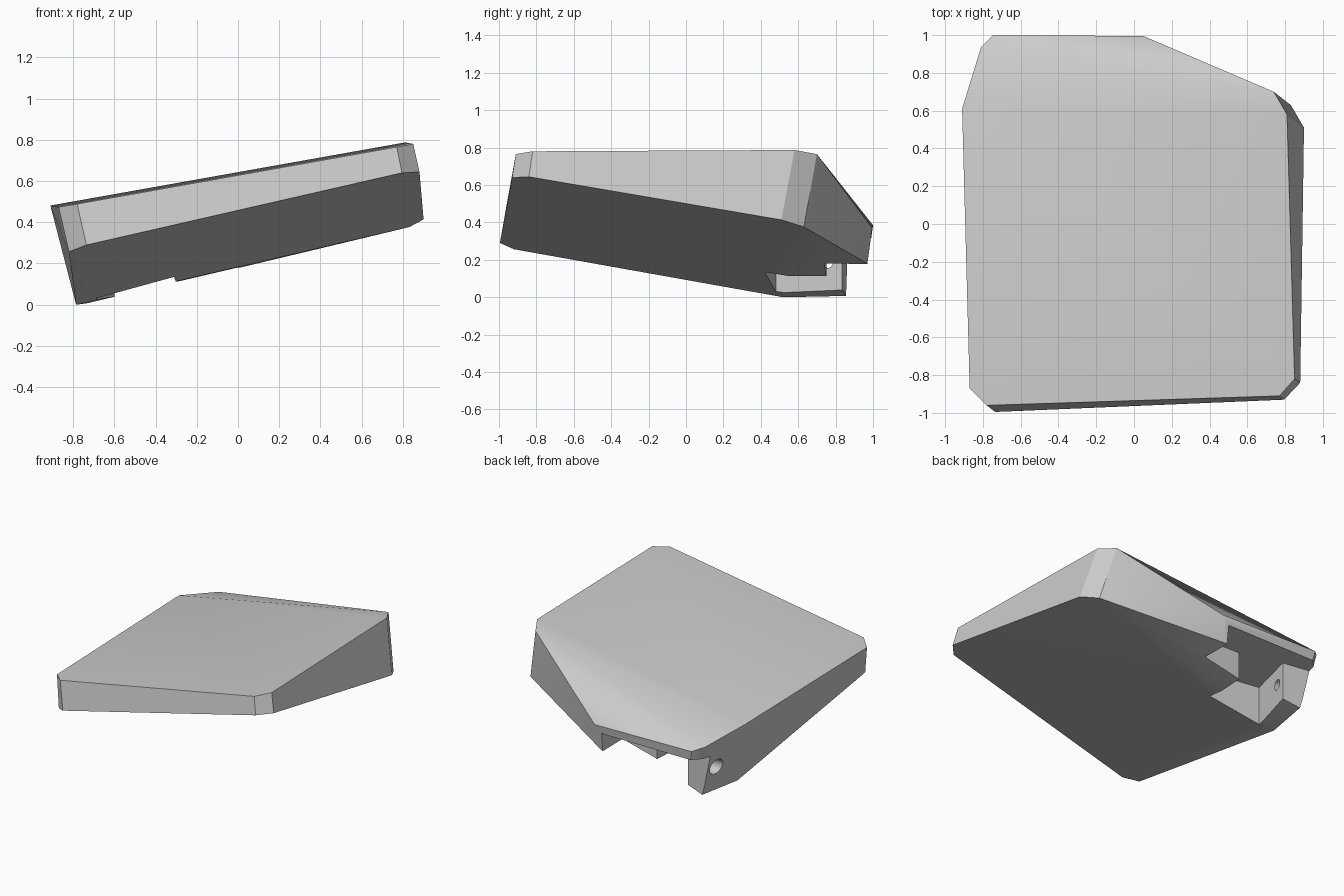
import bpy, bmesh, math
from mathutils import Vector

cube = bpy.data.objects.get("Cube")
if cube:
    bpy.data.objects.remove(cube, do_unlink=True)

grey = bpy.data.materials.new("light_grey")
grey.use_nodes = True
colour = (0.6, 0.6, 0.6, 1)
grey.diffuse_color = colour
grey.node_tree.nodes["Principled BSDF"].inputs["Base Color"].default_value = colour


def to_object(name, bm):
    bmesh.ops.recalc_face_normals(bm, faces=bm.faces)
    mesh = bpy.data.meshes.new(name)
    bm.to_mesh(mesh)
    bm.free()
    mesh.materials.append(grey)
    obj = bpy.data.objects.new(name, mesh)
    bpy.context.collection.objects.link(obj)
    return obj


def hull(name, points):
    bm = bmesh.new()
    for p in points:
        bm.verts.new(p)
    result = bmesh.ops.convex_hull(bm, input=bm.verts)
    unused = [v for v in bm.verts if not v.link_faces]
    bmesh.ops.delete(bm, geom=unused, context='VERTS')
    bmesh.ops.dissolve_limit(bm, angle_limit=math.radians(1.5),
                             verts=bm.verts, edges=bm.edges)
    return to_object(name, bm)


def prism(name, outline, low, high):
    bm = bmesh.new()
    face = bm.faces.new([bm.verts.new((x, y, low)) for x, y in outline])
    ext = bmesh.ops.extrude_face_region(bm, geom=[face])
    for v in ext["geom"]:
        if isinstance(v, bmesh.types.BMVert):
            v.co.z = high
    return to_object(name, bm)


def tapered_hole(name, start, end, r1, r2):
    start, end = Vector(start), Vector(end)
    axis = end - start
    bm = bmesh.new()
    bmesh.ops.create_cone(bm, cap_ends=True, segments=24, radius1=r1,
                          radius2=r2, depth=axis.length)
    turn = axis.to_track_quat('Z', 'Y').to_matrix().to_4x4()
    bmesh.ops.transform(bm, matrix=turn, verts=bm.verts)
    bmesh.ops.translate(bm, vec=(start + end) / 2, verts=bm.verts)
    return to_object(name, bm)


# Wedge body: flat tilted top, falling back slope, tilted underside
top = [(-.87, -.87), (-.78, -.96), (.77, -.91), (.85, -.82), (.81, .58), (-.91, .61)]
points = [(x, y, .637 + .178 * x + .01 * y) for x, y in top]
points += [(.74, .70, .765), (.05, .995, .37), (-.745, 1, .385), (-.81, .935, .41)]
front_under = [(-.82, -.92), (-.735, -.995), (.795, -.93), (.88, -.84), (.90, .51), (.83, .63)]
points += [(x, y, .29 + .236 * x - .174 * y) for x, y in front_under]
points += [(-.785, .52, 0), (-.725, .90, .008), (-.67, .95, .025), (.01, .97, .18)]
body = hull("wedge_body", points)

# Stepped notch under the back edge, leaving a lug at one corner
notch = prism("notch_cutter", [(0, 1.2), (0, .74), (-.29, .75), (-.31, .42), (-.69, .48),
                               (-.60, .835), (-.73, .855), (-1.1, .91), (-1.1, 1.2)],
              -.2, .315)

# Tapered pin hole through the lug
hole = tapered_hole("hole_cutter", (-.86, .80, .21), (-.55, .735, .185), .065, .03)

bpy.ops.object.select_all(action='DESELECT')
bpy.context.view_layer.objects.active = body
body.select_set(True)
for cutter in (notch, hole):
    cutter.hide_render = True
    mod = body.modifiers.new(cutter.name, 'BOOLEAN')
    mod.operation = 'DIFFERENCE'
    mod.solver = 'EXACT'
    mod.object = cutter
    bpy.ops.object.modifier_apply(modifier=mod.name)
    bpy.data.objects.remove(cutter, do_unlink=True)

bpy.ops.object.shade_smooth_by_angle(angle=math.radians(30))
